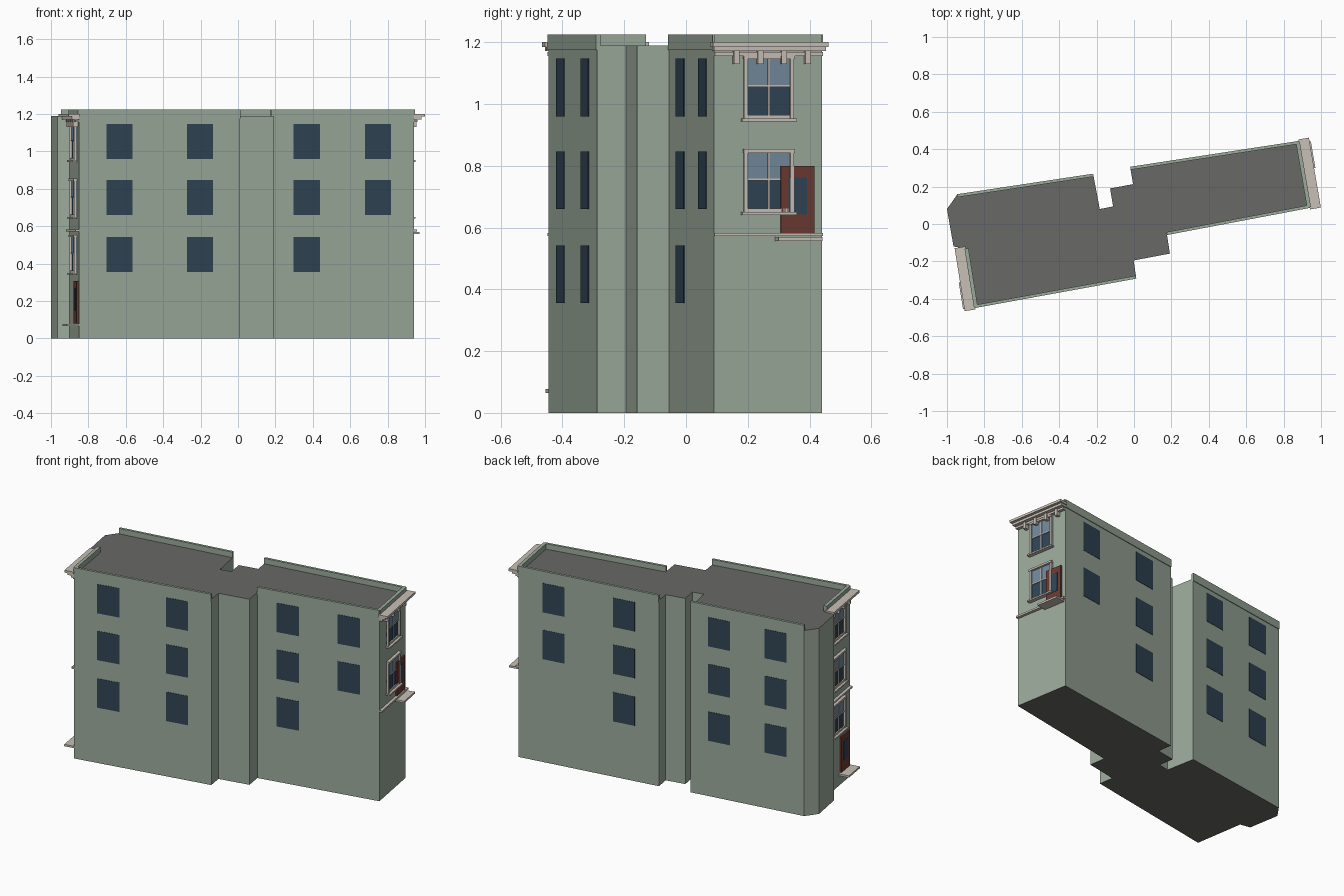
import bpy, bmesh
from mathutils import Vector

if "Cube" in bpy.data.objects:
    bpy.data.objects.remove(bpy.data.objects["Cube"])


def material(name, rgb):
    m = bpy.data.materials.new(name)
    m.diffuse_color = (*rgb, 1)
    m.use_nodes = True
    m.node_tree.nodes["Principled BSDF"].inputs["Base Color"].default_value = m.diffuse_color
    return m


GREEN = material("green_wall", (0.33, 0.40, 0.33))
ROOF = material("roof_grey", (0.14, 0.14, 0.135))
DARK = material("dark_glass", (0.03, 0.058, 0.09))
LIGHT = material("light_glass", (0.17, 0.25, 0.33))
TRIM = material("stone_trim", (0.58, 0.53, 0.47))
RED = material("door_red", (0.15, 0.042, 0.032))


def prism(name, pts, z0, z1, mats):
    """Extrude an outline; a second material goes on the caps."""
    bm = bmesh.new()
    face = bm.faces.new([bm.verts.new((x, y, z0)) for x, y in pts])
    ext = bmesh.ops.extrude_face_region(bm, geom=[face])
    top = [v for v in ext["geom"] if isinstance(v, bmesh.types.BMVert)]
    bmesh.ops.translate(bm, verts=top, vec=(0, 0, z1 - z0))
    bmesh.ops.recalc_face_normals(bm, faces=bm.faces)
    for f in bm.faces:
        f.material_index = len(mats) - 1 if abs(f.normal.z) > 0.5 else 0
    me = bpy.data.meshes.new(name)
    bm.to_mesh(me)
    bm.free()
    for m in mats:
        me.materials.append(m)
    ob = bpy.data.objects.new(name, me)
    bpy.context.collection.objects.link(ob)


class Wall:
    """Wall from a to b (left to right seen from outside)."""

    def __init__(self, a, b):
        self.a = Vector(a)
        d = Vector(b) - self.a
        self.length = d.length
        self.u = d.normalized()
        self.out = Vector((self.u.y, -self.u.x))

    def box(self, name, u0, u1, z0, z1, d0, d1, mat):
        corners = ((u0, d0), (u1, d0), (u1, d1), (u0, d1))
        prism(name, [self.a + self.u * s + self.out * d for s, d in corners], z0, z1, [mat])


# Main body
outline = [(-0.85, -0.445), (0.012, -0.288), (-0.002, -0.195), (0.192, -0.158),
           (0.176, -0.055), (0.94, 0.09), (0.88, 0.44), (-0.02, 0.302),
           (-0.005, 0.213), (-0.128, 0.19), (-0.112, 0.094), (-0.183, 0.08),
           (-0.218, 0.265), (-0.947, 0.155), (-1.0, 0.08), (-0.965, -0.12),
           (-0.90, -0.132)]
prism("building_body", outline, 0, 1.19, [GREEN, ROOF])

FLOORS = (0.355, 0.66, 0.96)
long_walls = {"front_left": (0, 1), "front_right": (4, 5),
              "back_right": (6, 7), "back_left": (12, 13)}
for name, (i, j) in long_walls.items():
    w = Wall(outline[i], outline[j])
    L = w.length
    w.box(name + "_parapet", 0, L, 1.175, 1.225, -0.012, 0.004, GREEN)
    # Plain side windows; the raised end has no lowest window
    for frac in (0.25, 0.75):
        for k, z in enumerate(FLOORS):
            if k == 0 and (name, frac) in (("front_right", 0.75), ("back_right", 0.25)):
                continue
            w.box(name + "_window", L * frac - 0.071, L * frac + 0.071,
                  z, z + 0.187, -0.002, 0.002, DARK)


def sash_window(w, name, c, z):
    h, zt, mid = 0.082, z + 0.2, z + 0.105
    w.box(name + "_lower_glass", c - h, c + h, z, mid, -0.002, 0.003, DARK)
    w.box(name + "_upper_glass", c - h, c + h, mid, zt, -0.002, 0.004, LIGHT)
    for s in (-1, 1):
        a, b = sorted((c + s * h, c + s * (h - 0.012)))
        w.box(name + "_jamb", a, b, z, zt, 0, 0.014, TRIM)
    w.box(name + "_head", c - h - 0.002, c + h + 0.002, zt - 0.008, zt + 0.004, 0, 0.018, TRIM)
    w.box(name + "_meeting_rail", c - h, c + h, mid - 0.003, mid + 0.003, 0, 0.008, TRIM)
    w.box(name + "_mullion", c - 0.003, c + 0.003, z, zt, 0, 0.007, TRIM)
    w.box(name + "_bottom_rail", c - h, c + h, z, z + 0.012, 0, 0.01, TRIM)
    w.box(name + "_sill", c - h - 0.008, c + h + 0.008, z - 0.009, z, 0, 0.025, TRIM)


def facade(name, a, b, floors, door_z):
    w = Wall(a, b)
    L = w.length
    w.box(name + "_parapet", 0, L, 1.175, 1.225, -0.015, 0.006, GREEN)
    # Stepped cornice with brackets
    w.box(name + "_cornice_top", -0.012, L + 0.012, 1.185, 1.2, 0, 0.058, TRIM)
    w.box(name + "_cornice_mid", -0.006, L + 0.006, 1.171, 1.185, 0, 0.04, TRIM)
    w.box(name + "_frieze", 0, L, 1.156, 1.168, 0, 0.02, TRIM)
    for k in range(4):
        c = L * (0.2 + 0.22 * k)
        w.box(name + "_bracket", c - 0.009, c + 0.009, 1.13, 1.172, 0, 0.026, TRIM)
    w.box(name + "_string_course", 0, L, 0.572, 0.583, 0, 0.018, TRIM)
    for z in floors:
        sash_window(w, name + "_window", L * 0.505, z)
    # Door, glazed panel and doorstep
    c = L * 0.77
    w.box(name + "_door", c - 0.055, c + 0.055, door_z, door_z + 0.228, 0, 0.01, RED)
    w.box(name + "_door_glass", c - 0.03, c + 0.03, door_z + 0.07, door_z + 0.19, 0, 0.012, DARK)
    w.box(name + "_doorstep", c - 0.072, c + 0.072, door_z - 0.015, door_z - 0.003, 0, 0.065, TRIM)


facade("right_facade", outline[5], outline[6], (0.953, 0.65), 0.572)
facade("left_facade", outline[16], outline[0], (0.953, 0.65, 0.35), 0.08)
